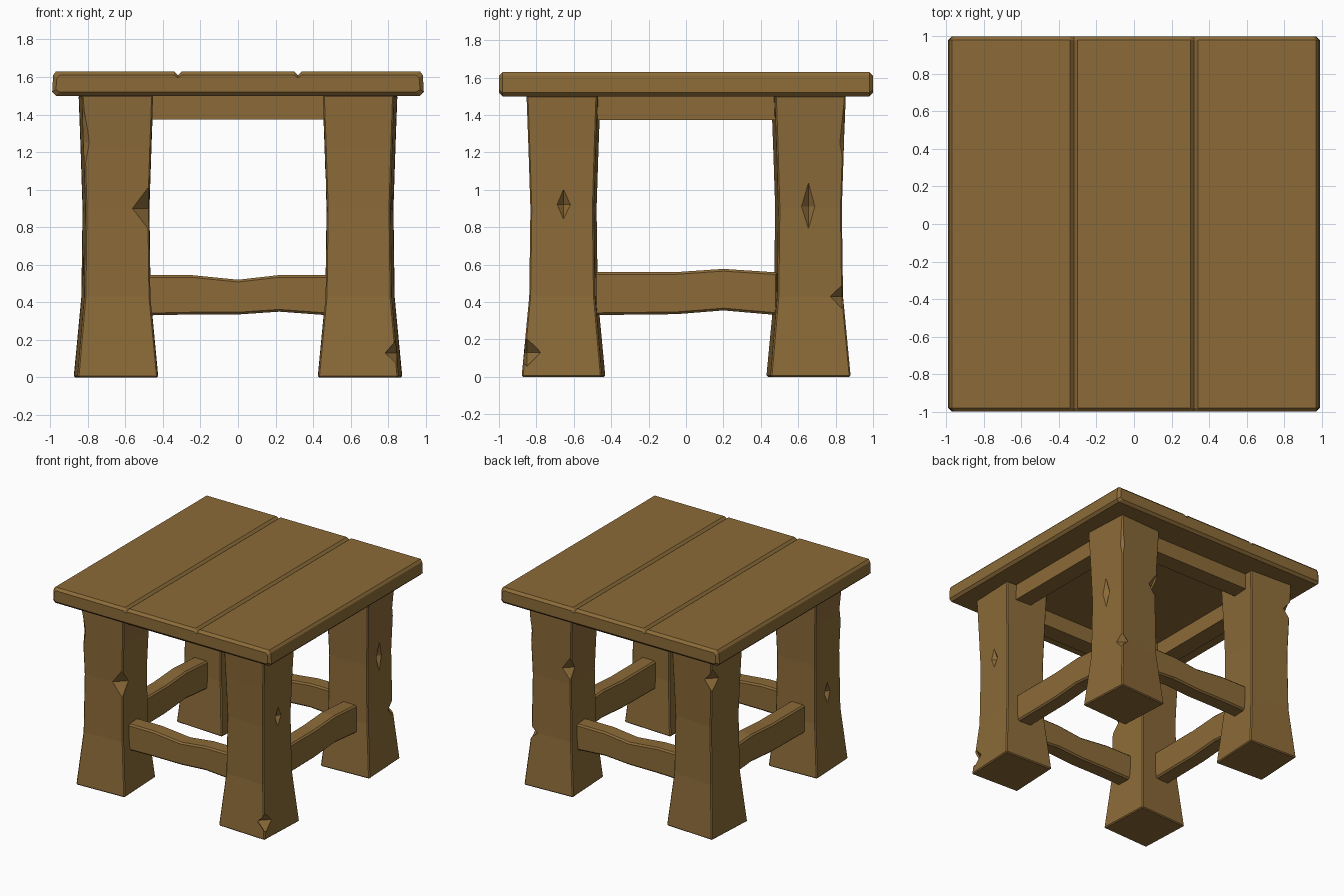
import bpy, bmesh, math
from mathutils import Vector, Matrix

if "Cube" in bpy.data.objects:
    bpy.data.objects.remove(bpy.data.objects["Cube"])

wood = bpy.data.materials.new("warm_brown_wood")
wood.diffuse_color = (0.262, 0.147, 0.040, 1)
wood.use_nodes = True
wood.node_tree.nodes["Principled BSDF"].inputs["Base Color"].default_value = wood.diffuse_color


def loft(name, rings, bevel=0.0):
    """Skin a list of equal-length point rings and cap both ends."""
    bm = bmesh.new()
    vs = [[bm.verts.new(p) for p in r] for r in rings]
    n = len(vs[0])
    for a, b in zip(vs, vs[1:]):
        for i in range(n):
            j = (i + 1) % n
            bm.faces.new((a[i], a[j], b[j], b[i]))
    bm.faces.new(vs[0][::-1])
    bm.faces.new(vs[-1])
    bmesh.ops.recalc_face_normals(bm, faces=bm.faces)
    if bevel:
        sharp = [e for e in bm.edges if e.calc_face_angle(0) > 0.9]
        bmesh.ops.bevel(bm, geom=sharp, offset=bevel, segments=1, affect='EDGES')
    me = bpy.data.meshes.new(name)
    bm.to_mesh(me)
    bm.free()
    me.materials.append(wood)
    ob = bpy.data.objects.new(name, me)
    bpy.context.collection.objects.link(ob)
    return ob


def chip(target, centre, radius, height):
    """Cut a diamond-shaped chip out of a leg."""
    x, y, z = centre
    ring = [(1, 0), (0, 1), (-1, 0), (0, -1)]
    rings = [[(x + a * radius * s, y + b * radius * s, z + h * height) for a, b in ring]
             for h, s in ((-1, 0.002), (0, 1), (1, 0.002))]
    cutter = loft("chip_cutter", rings)
    cutter.hide_render = True
    cutter.hide_set(True)
    cutter.display_type = 'WIRE'
    mod = target.modifiers.new("chip", 'BOOLEAN')
    mod.operation = 'DIFFERENCE'
    mod.solver = 'EXACT'
    mod.object = cutter


# Table top: plank profile with two V grooves, chamfered all round
def top_ring(y, d):
    w, lo, hi = 0.99 - d, 1.50, 1.63
    pts = [(-w + 0.02, lo), (w - 0.02, lo), (w, lo + 0.02), (w - 0.005, hi - 0.02), (w - 0.02, hi)]
    for gx in (0.32, -0.32):
        pts += [(gx + 0.02, hi), (gx, hi - 0.02), (gx - 0.02, hi)]
    pts += [(-w + 0.02, hi), (-w + 0.005, hi - 0.02), (-w, lo + 0.02)]
    # squeeze the end sections vertically so the end edges are chamfered
    mid = (lo + hi) / 2
    k = 1 - d / 0.065
    return [(x, y, mid + (z - mid) * k) for x, z in pts]


loft("table_top", [top_ring(-1.0, 0.02), top_ring(-0.98, 0), top_ring(0.98, 0), top_ring(1.0, 0.02)])

# Legs: flared, slightly twisted posts with carved chips
# each chip: offset from leg centre x, y, height, radius, half height
LEGS = {
    (-1, -1): (2.5, [(0.172, -0.172, 0.90, 0.09, 0.12), (-0.19, -0.19, 1.25, 0.05, 0.33),
                     (-0.21, 0.0, 0.62, 0.075, 0.16)]),
    (1, -1): (-2.5, [(0.195, -0.195, 0.13, 0.075, 0.08), (0.20, 0.0, 0.92, 0.065, 0.14)]),
    (1, 1): (3.0, [(0.20, 0.0, 0.91, 0.065, 0.21), (0.178, 0.178, 0.43, 0.07, 0.07),
                   (-0.172, 0.172, 1.02, 0.07, 0.10), (0.19, 0.19, 1.25, 0.04, 0.30)]),
    (-1, 1): (-3.0, [(-0.18, 0.18, 1.28, 0.08, 0.10)]),
}
for (sx, sy), (twist, chips) in LEGS.items():
    cx, cy = 0.65 * sx, 0.655 * sy
    rings = []
    for z, r in ((0, 0.215), (0.43, 0.176), (0.90, 0.170), (1.22, 0.180), (1.505, 0.190)):
        rot = Matrix.Rotation(math.radians(twist), 3, 'Z')
        rings.append([Vector((cx, cy, z)) + rot @ Vector((a * r, b * r, 0))
                      for a, b in ((-1, -1), (1, -1), (1, 1), (-1, 1))])
    leg = loft(f"leg_{'front' if sy < 0 else 'back'}_{'left' if sx < 0 else 'right'}", rings, 0.008)
    for x, y, z, r, h in chips:
        chip(leg, (cx + x, cy + y, z), r, h)


# Rails: stations of (position, bottom, top) along one side of the frame
def rail(name, angle, stations, inner, outer, bevel):
    rot = Matrix.Rotation(math.radians(angle), 3, 'Z')
    rings = [[rot @ Vector(p) for p in ((t, -outer, lo), (t, -inner, lo), (t, -inner, hi), (t, -outer, hi))]
             for t, lo, hi in stations]
    loft(name, rings, bevel)


dipped = [(-0.49, 0.33, 0.545), (-0.25, 0.335, 0.545), (0, 0.335, 0.52), (0.22, 0.35, 0.545), (0.49, 0.33, 0.545)]
arched = [(-0.49, 0.33, 0.56), (-0.05, 0.335, 0.56), (0.2, 0.355, 0.577), (0.49, 0.33, 0.558)]
mirrored = lambda s: [(-t, lo, hi) for t, lo, hi in reversed(s)]
SIDES = {"front": (0, dipped), "right": (90, arched),
         "back": (180, mirrored(dipped)), "left": (270, mirrored(arched))}
for side, (angle, profile) in SIDES.items():
    rail(f"stretcher_{side}", angle, profile, 0.61, 0.74, 0.012)
    rail(f"apron_{side}", angle, [(-0.48, 1.373, 1.505), (0.48, 1.373, 1.505)], 0.62, 0.76, 0.0)
